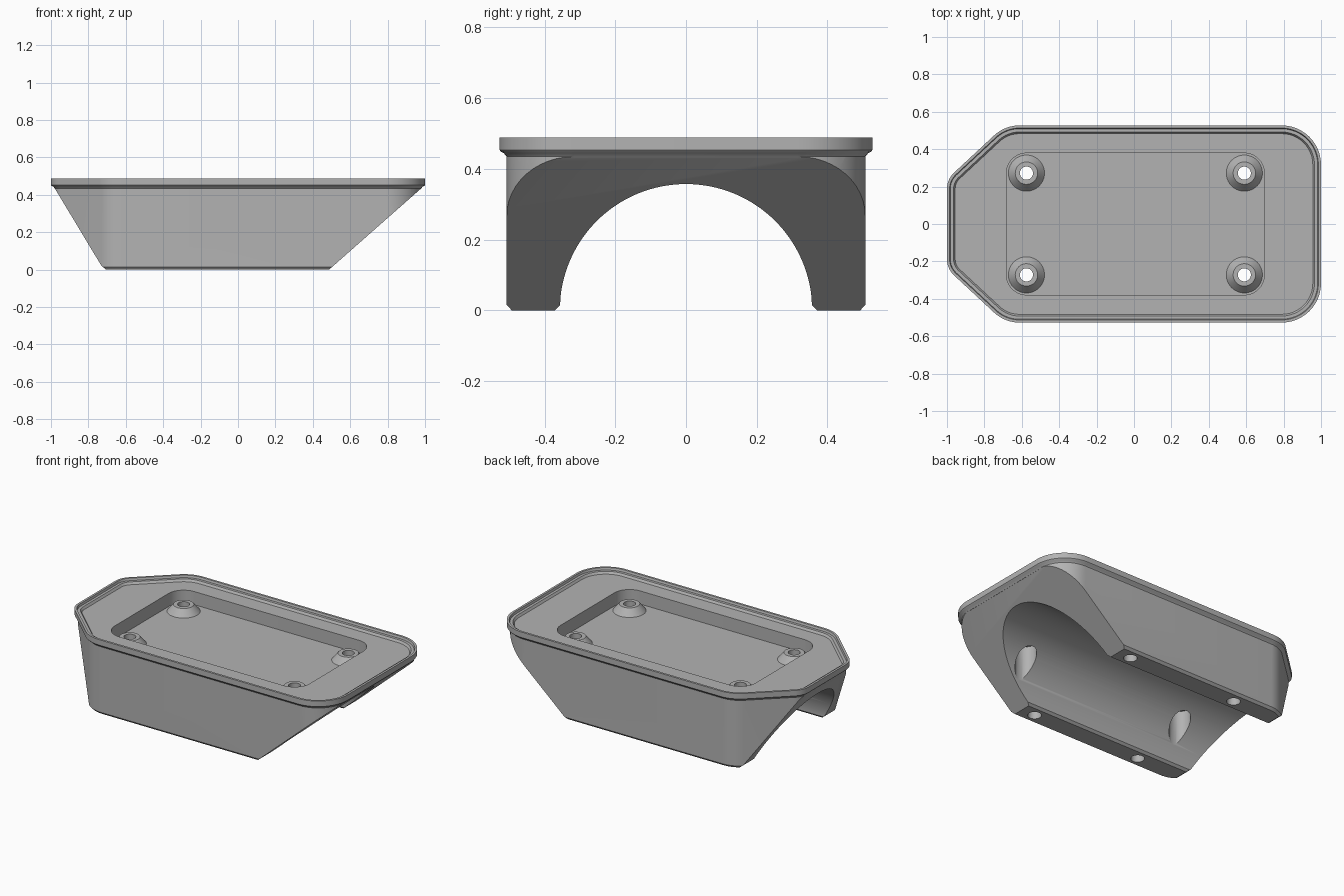
import bpy, bmesh
from math import cos, sin, pi, radians
from mathutils import Vector

old = bpy.data.objects.get("Cube")
if old:
    bpy.data.objects.remove(old, do_unlink=True)

grey = bpy.data.materials.new("plain_grey")
grey.use_nodes = True
grey.diffuse_color = (0.45, 0.45, 0.45, 1)
grey.node_tree.nodes["Principled BSDF"].inputs["Base Color"].default_value = (0.45, 0.45, 0.45, 1)

# Rounded corners: centre x, centre y, radius, start and end angle
HULL = [(0.79, 0.317, 0.21, 0, 90), (-0.612, 0.327, 0.2, 90, 132.8), (-0.88, 0.187, 0.12, 132.8, 180)]
POCKET = [(0.59, 0.272, 0.107, 0, 90), (-0.575, 0.272, 0.107, 90, 180)]
POSTS = [(x, y) for x in (-0.575, 0.59) for y in (-0.272, 0.272)]
FEET = [(x, y) for x in (-0.39, 0.39) for y in (-0.432, 0.432)]


def outline(corners, inset=0.0, steps=12):
    """Convex outline made of corner arcs, mirrored across the x axis."""
    half = []
    for cx, cy, r, a, b in corners:
        for i in range(steps + 1):
            t = radians(a + (b - a) * i / steps)
            half.append((cx + (r - inset) * cos(t), cy + (r - inset) * sin(t)))
    return half + [(x, -y) for x, y in reversed(half)]


def finish(name, bm):
    bmesh.ops.recalc_face_normals(bm, faces=bm.faces)
    mesh = bpy.data.meshes.new(name)
    bm.to_mesh(mesh)
    bm.free()
    mesh.materials.append(grey)
    ob = bpy.data.objects.new(name, mesh)
    bpy.context.collection.objects.link(ob)
    return ob


def loft(rings):
    """Closed solid through rings of 3D points."""
    bm = bmesh.new()
    loops = [[bm.verts.new(p) for p in ring] for ring in rings]
    n = len(loops[0])
    for low, high in zip(loops, loops[1:]):
        for i in range(n):
            j = (i + 1) % n
            bm.faces.new((low[i], low[j], high[j], high[i]))
    bm.faces.new(loops[0][::-1])
    bm.faces.new(loops[-1])
    return bm


def stacked(corners, profile):
    return loft([[(x, y, z) for x, y in outline(corners, d)] for d, z in profile])


def cone(name, x, y, z0, z1, r0, r1):
    turn = [2 * pi * i / 40 for i in range(40)]
    return finish(name, loft([[(x + r * cos(t), y + r * sin(t), z) for t in turn]
                              for r, z in ((r0, z0), (r1, z1))]))


def combine(target, other, operation):
    mod = target.modifiers.new("join", "BOOLEAN")
    mod.operation, mod.object, mod.solver = operation, other, "EXACT"
    bpy.context.view_layer.objects.active = target
    bpy.ops.object.modifier_apply(modifier=mod.name)
    bpy.data.objects.remove(other, do_unlink=True)


# Body with chamfered foot, cut by the sloping ends
bm = stacked(HULL, [(0.034, 0), (0.02, 0.015), (0.02, 0.46)])
for a, b in [((0.487, 0), (0.977, 0.432)), ((-0.98, 0.435), (-0.73, 0.02)), ((-0.73, 0.02), (-0.705, 0))]:
    normal = Vector((b[1] - a[1], 0, a[0] - b[0]))
    bmesh.ops.bisect_plane(bm, geom=bm.verts[:] + bm.edges[:] + bm.faces[:], dist=1e-6,
                           plane_co=(a[0], 0, a[1]), plane_no=normal, clear_outer=True)
    bmesh.ops.holes_fill(bm, edges=[e for e in bm.edges if e.is_boundary], sides=0)
tray = finish("tray_body", bm)

# Rim with stepped lip around the recessed deck
rim = finish("rim", stacked(HULL, [
    (0.022, 0.432), (0.012, 0.444), (0.003, 0.449), (0, 0.453), (0, 0.488), (0.014, 0.488),
    (0.018, 0.474), (0.035, 0.474), (0.046, 0.457)]))
combine(tray, rim, "UNION")

# Arched tunnel with flared lower edges
arch = [(0.357 * cos(t), 0.357 * sin(t)) for t in [pi * i / 64 for i in range(65)] if sin(t) > 0.05]
arch = [(0.38, -0.01), (0.356, 0.014)] + arch + [(-0.356, 0.014), (-0.38, -0.01)]
tunnel = finish("tunnel_cutter", loft([[(x, y, z) for y, z in arch] for x in (-1.2, 1.2)]))
combine(tray, tunnel, "DIFFERENCE")

# Pocket in the deck
combine(tray, finish("pocket_cutter", stacked(POCKET, [(0, 0.376), (0, 0.6)])), "DIFFERENCE")

# Screw posts with through holes and counterbores
for x, y in POSTS:
    combine(tray, cone("post", x, y, 0.366, 0.42, 0.105, 0.06), "UNION")
    combine(tray, cone("screw_cutter", x, y, 0.1, 0.6, 0.035, 0.035), "DIFFERENCE")
    combine(tray, cone("bore_cutter", x, y, -0.1, 0.35, 0.063, 0.063), "DIFFERENCE")

# Blind holes under the feet
for x, y in FEET:
    combine(tray, cone("foot_cutter", x, y, -0.1, 0.1, 0.04, 0.04), "DIFFERENCE")

bpy.ops.object.select_all(action="DESELECT")
tray.select_set(True)
bpy.context.view_layer.objects.active = tray
bpy.ops.object.shade_smooth_by_angle(angle=radians(25))
